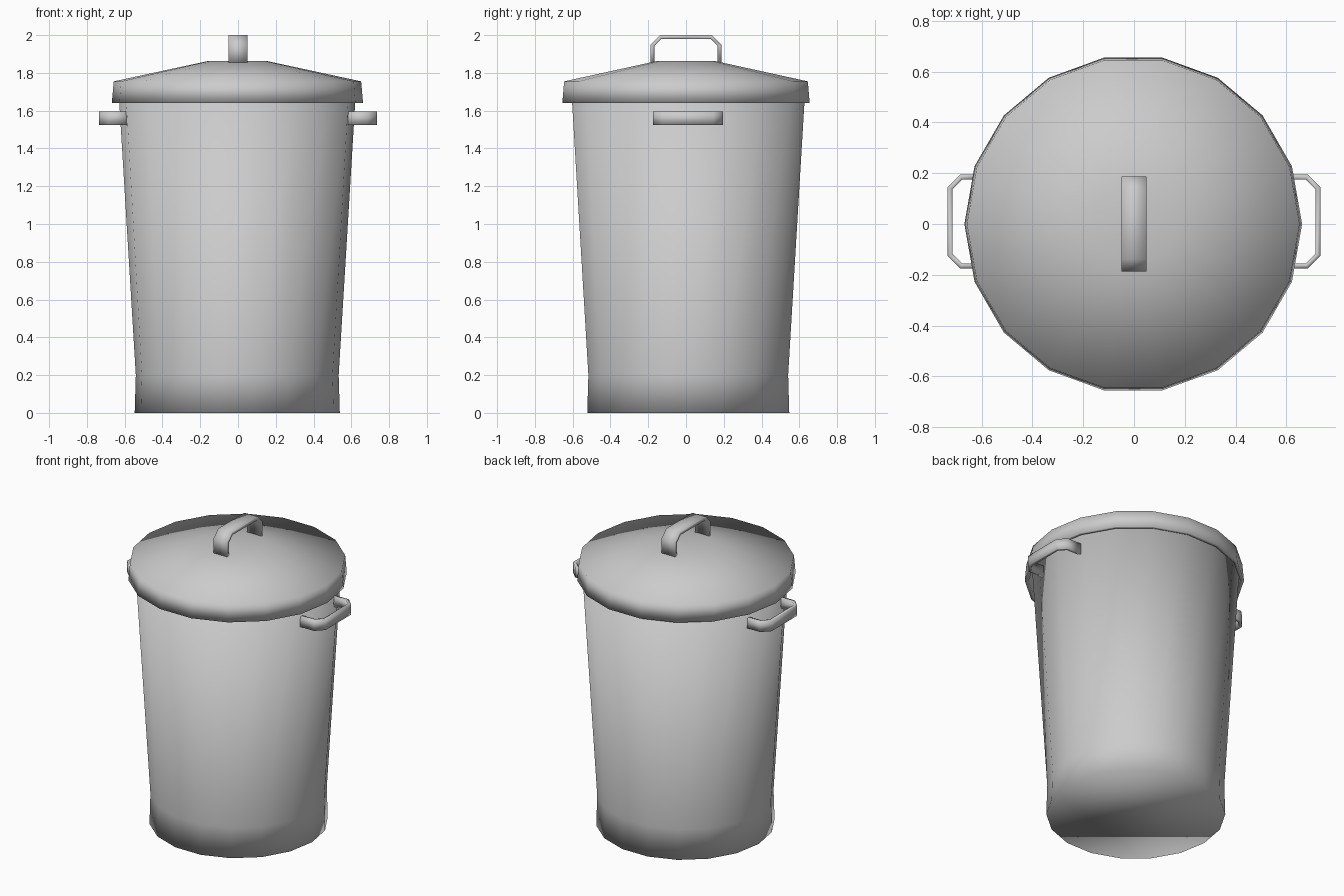
import bpy, bmesh, math
from mathutils import Vector

if "Cube" in bpy.data.objects:
    bpy.data.objects.remove(bpy.data.objects["Cube"], do_unlink=True)

SIDES = 18

# One galvanised grey material
metal = bpy.data.materials.new("grey metal")
metal.use_nodes = True
GREY = (0.6, 0.6, 0.6, 1.0)
metal.diffuse_color = GREY
metal.node_tree.nodes["Principled BSDF"].inputs["Base Color"].default_value = GREY


def finish(name, bm):
    """Turn a bmesh into a smooth shaded object."""
    bmesh.ops.recalc_face_normals(bm, faces=bm.faces)
    for f in bm.faces:
        f.smooth = True
    mesh = bpy.data.meshes.new(name)
    bm.to_mesh(mesh)
    bm.free()
    mesh.materials.append(metal)
    obj = bpy.data.objects.new(name, mesh)
    bpy.context.collection.objects.link(obj)
    return obj


def lathe(name, profile, centre):
    """Spin (radius, z) points into a closed shell, capped at both ends."""
    bm = bmesh.new()
    rings = []
    for r, z in profile:
        angles = [2 * math.pi * i / SIDES for i in range(SIDES)]
        rings.append([bm.verts.new((centre[0] + r * math.cos(a),
                                    centre[1] + r * math.sin(a), z)) for a in angles])
    for a, b in zip(rings, rings[1:]):
        for i in range(SIDES):
            j = (i + 1) % SIDES
            bm.faces.new((a[i], a[j], b[j], b[i]))
    bm.faces.new(rings[0])
    bm.faces.new(rings[-1])
    return finish(name, bm)


def handle(name, base, out, across, half_len, height, chamfer, width, t=0.02):
    """Flat bar bent into a chamfered bracket, running along y."""
    base, out, across = Vector(base), Vector(out), Vector(across)
    c, k = chamfer, 0.41 * t
    outer = [(half_len, 0), (half_len, height - c), (half_len - c, height)]
    inner = [(half_len - t, 0), (half_len - t, height - c - k),
             (half_len - c - k, height - t)]
    outer += [(-u, v) for u, v in reversed(outer)]
    inner += [(-u, v) for u, v in reversed(inner)]
    bm = bmesh.new()
    sections = []
    for o, i in zip(outer, inner):
        corners = [(o, -1), (o, 1), (i, 1), (i, -1)]
        sections.append([bm.verts.new(base + Vector((0, p[0], 0)) + out * p[1]
                                      + across * (s * width / 2)) for p, s in corners])
    for a, b in zip(sections, sections[1:]):
        for n in range(4):
            m = (n + 1) % 4
            bm.faces.new((a[n], a[m], b[m], b[n]))
    bm.faces.new(sections[0])
    bm.faces.new(sections[-1])
    return finish(name, bm)


# Tapered can with a straight foot band and an inner wall
lathe("can_body", [(0.543, 0), (0.537, 0.2), (0.628, 1.70), (0.60, 1.70),
                   (0.51, 0.2), (0.51, 0.03)], (-0.004, 0.012))

# Shallow conical lid with a turned-down rim
lathe("lid", [(0.15, 1.835), (0.632, 1.735), (0.642, 1.64), (0.665, 1.64),
              (0.655, 1.755), (0.16, 1.862)], (-0.003, 0.0))

# Grip on top of the lid
handle("lid_handle", (0, 0, 1.85), (0, 0, 1), (1, 0, 0), 0.188, 0.15, 0.05, 0.10)

# Carrying handles on both sides
for side, sx in (("left", 1), ("right", -1)):
    handle(side + "_handle", (sx * 0.582, 0.01, 1.56), (sx, 0, 0), (0, 0, 1),
           0.185, 0.153, 0.05, 0.07)
